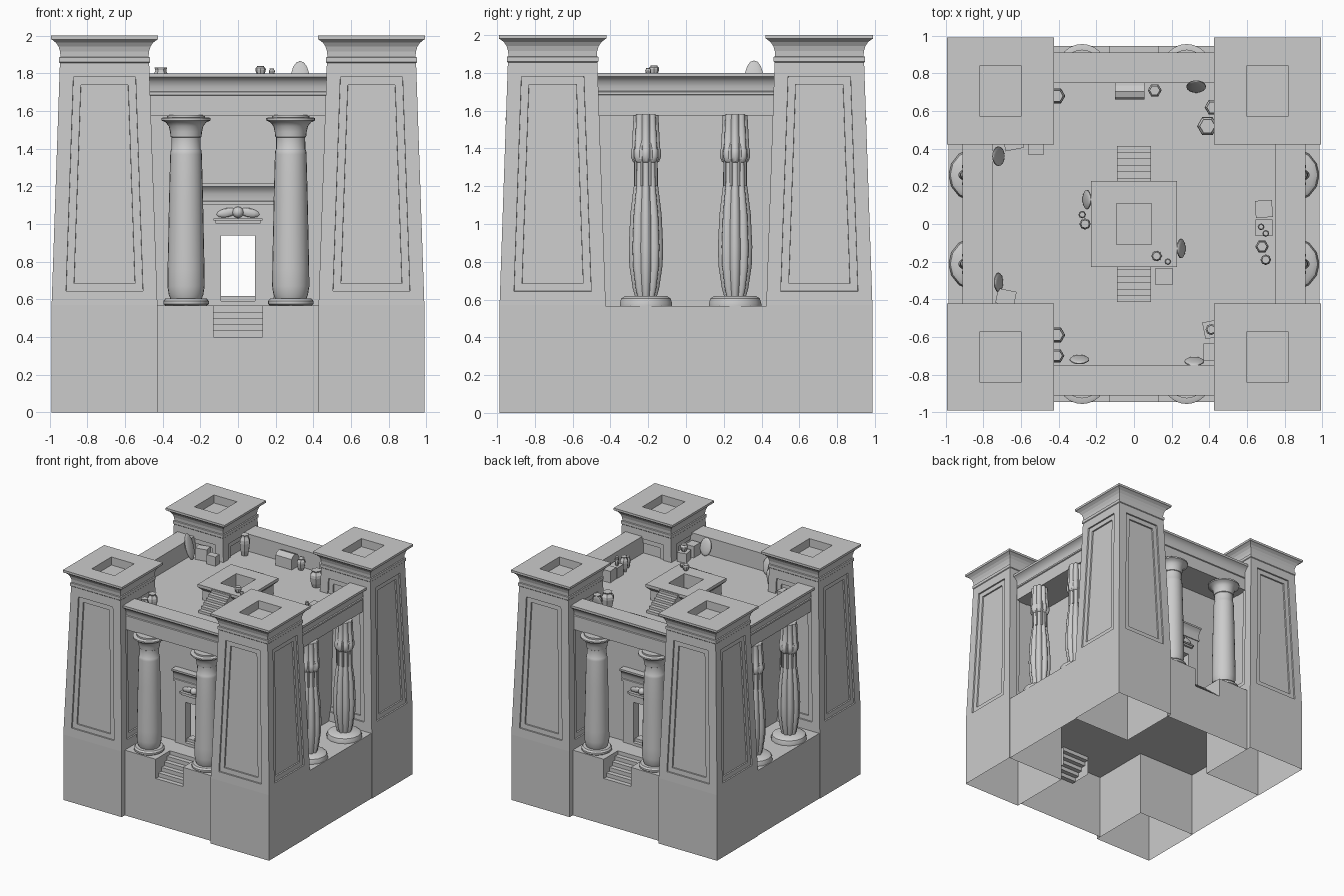
import bpy, bmesh, math
from mathutils import Matrix, Vector

if "Cube" in bpy.data.objects:
    bpy.data.objects.remove(bpy.data.objects["Cube"])

def finish(name, bm, smooth=False, recalc=True):
    if recalc:
        bmesh.ops.recalc_face_normals(bm, faces=bm.faces)
    me = bpy.data.meshes.new(name)
    bm.to_mesh(me)
    bm.free()
    ob = bpy.data.objects.new(name, me)
    bpy.context.collection.objects.link(ob)
    if smooth:
        bpy.context.view_layer.objects.active = ob
        ob.select_set(True)
        bpy.ops.object.shade_smooth_by_angle(angle=math.radians(35))
        ob.select_set(False)
    return ob

def box(name, xs, ys, zs, rot=0):
    bm = bmesh.new()
    bmesh.ops.create_cube(bm, size=1)
    size = [abs(a[1] - a[0]) for a in (xs, ys, zs)]
    mid = Vector([(a[0] + a[1]) / 2 for a in (xs, ys, zs)])
    bm.transform(Matrix.Translation(mid) @ Matrix.Rotation(rot, 4, 'Z') @ Matrix.Diagonal((*size, 1)))
    return finish(name, bm)

def loft(rings):
    """Bridge rings of points, cap both ends."""
    bm = bmesh.new()
    loops = [[bm.verts.new(p) for p in r] for r in rings]
    n = len(loops[0])
    for a, b in zip(loops, loops[1:]):
        for i in range(n):
            bm.faces.new((a[i], a[(i + 1) % n], b[(i + 1) % n], b[i]))
    bm.faces.new(loops[0][::-1])
    bm.faces.new(loops[-1])
    return bm

def rect(cx, cy, hx, hy, z):
    return [(cx + a * hx, cy + b * hy, z) for a, b in ((-1, -1), (1, -1), (1, 1), (-1, 1))]

def turned(name, c, profile, n, lobe=0.0, smooth=True):
    rings = []
    for r, z in profile:
        ring = []
        for i in range(n):
            t = 2 * math.pi * i / n
            rr = r * (1 - lobe + lobe * abs(math.cos(4 * t)))
            ring.append((c[0] + rr * math.cos(t), c[1] + rr * math.sin(t), z))
        rings.append(ring)
    return finish(name, loft(rings), smooth)

def extrude(name, profile, length, rot):
    """Profile (outward, z) swept along the wall facing direction rot."""
    bm = loft([[(x, -d, z) for d, z in profile] for x in (-length, length)])
    bm.transform(Matrix.Rotation(rot, 4, 'Z'))
    return finish(name, bm, True)

# corner towers, open below, with recessed panels and flared cornice
for sx in (-1, 1):
    for sy in (-1, 1):
        cx, cy = sx * 0.709, sy * 0.706
        prof = [(.281, 0), (.281, .57), (.237, 1.855), (.242, 1.86), (.242, 1.885), (.234, 1.888),
                (.236, 1.915), (.244, 1.942), (.258, 1.963), (.276, 1.977), (.284, 1.981), (.284, 2.0)]
        rings = [rect(cx, cy, h, h, z) for h, z in prof]
        rings += [rect(cx, cy, .11, .135, 2.0), rect(cx, cy, .11, .135, 1.93)]
        bm = loft(rings)
        bmesh.ops.recalc_face_normals(bm, faces=bm.faces)
        sides = [f for f in bm.faces if .9 < f.calc_center_median().z < 1.5 and f.calc_area() > .3]
        for thick, depth in ((.074, 0), (.001, -.012), (.04, 0), (.001, -.012)):
            bmesh.ops.inset_individual(bm, faces=sides, thickness=thick, depth=depth, use_even_offset=True)
        bottom = [f for f in bm.faces if f.calc_center_median().z < .01]
        bmesh.ops.delete(bm, geom=bottom, context='FACES_ONLY')
        finish("corner_tower", bm, recalc=False)

# plinth shell: floor, outer walls and stair notches
bm = bmesh.new()
def quad(*pts):
    bm.faces.new([bm.verts.new(p) for p in pts])
def flat(x0, x1, y0, y1, z):
    quad((x0, y0, z), (x1, y0, z), (x1, y1, z), (x0, y1, z))
F = .567
flat(-.985, .985, -.43, .43, F)
for s in (-1, 1):
    quad((s * .985, -s * .43, 0), (s * .985, s * .43, 0), (s * .985, s * .43, F), (s * .985, -s * .43, F))
    y, yi = s * .945, s * .75
    flat(-.43, .43, min(s * .43, yi), max(s * .43, yi), F)
    pts = [(-.13, y, 0), (.13, y, 0), (.13, y, .4), (-.13, y, .4)]
    quad(*(pts if s < 0 else pts[::-1]))
    for t in (-1, 1):
        a, b = sorted((t * .13, t * .43))
        flat(a, b, min(y, yi), max(y, yi), F)
        pts = [(a, y, 0), (b, y, 0), (b, y, F), (a, y, F)]
        quad(*(pts if s < 0 else pts[::-1]))
        pts = [(t * .13, y, .4), (t * .13, yi, .4), (t * .13, yi, F), (t * .13, y, F)]
        quad(*(pts if s * t > 0 else pts[::-1]))
    for k in range(5):
        y0, y1 = s * (.945 - .039 * k), s * (.945 - .039 * (k + 1))
        z0, z1 = .4 + k * .0334, .4 + (k + 1) * .0334
        flat(-.13, .13, min(y0, y1), max(y0, y1), z0)
        pts = [(-.13, y1, z0), (.13, y1, z0), (.13, y1, z1), (-.13, y1, z1)]
        quad(*(pts if s < 0 else pts[::-1]))
finish("plinth", bm, recalc=False)

# inner chamber walls with a door front and back
for s in (-1, 1):
    ys = (s * .52, s * .57)
    for t in (-1, 1):
        box("chamber_wall", (t * .09, t * .58), ys, (F, 1.6))
    box("door_header", (-.09, .09), ys, (.94, 1.6))
    box("side_wall", (s * .53, s * .58), (-.57, .57), (F, 1.6))

# portals: jambs, cornice, winged disc
for s in (-1, 1):
    P = lambda d: (s * .55, s * d)
    for t in (-1, 1):
        box("portal_jamb", (t * .09, t * .19), P(.595), (F, 1.12))
        bm = bmesh.new()
        bmesh.ops.create_uvsphere(bm, u_segments=12, v_segments=6, radius=1)
        bm.transform(Matrix.Translation((t * .06, s * .6, 1.06)) @ Matrix.Rotation(t * .2, 4, 'Y')
                     @ Matrix.Diagonal((.055, .014, .024, 1)))
        finish("disc_wing", bm, True)
    box("portal_panel", (-.12, .12), P(.595), (.94, 1.12))
    box("door_lintel", (-.12, .12), P(.612), (1.003, 1.018))
    box("door_lintel_cap", (-.13, .13), P(.62), (1.018, 1.03))
    bm = bmesh.new()
    bmesh.ops.create_uvsphere(bm, u_segments=16, v_segments=8, radius=.03)
    bm.transform(Matrix.Translation((0, s * .605, 1.062)))
    finish("sun_disc", bm, True)
    extrude("portal_cornice", [(.55, 1.1), (.603, 1.1), (.603, 1.12), (.597, 1.123), (.6, 1.16), (.612, 1.185),
                               (.63, 1.2), (.63, 1.215), (.55, 1.215)], .2, 0 if s < 0 else math.pi)
    for k in range(2):
        box("door_sill", (-.09, .09), (s * .5, s * (.6 - .03 * k)), (F, .592 + .025 * k))

# front and back columns with bell capitals
bell = [(.11, F), (.121, .575), (.121, .59), (.11, .604), (.084, .605), (.092, .625), (.099, .67), (.098, .76),
        (.09, 1.15), (.084, 1.37), (.082, 1.39), (.078, 1.396), (.077, 1.45), (.077, 1.46), (.082, 1.463),
        (.085, 1.49), (.092, 1.52), (.108, 1.54), (.13, 1.55), (.13, 1.562), (.12, 1.566), (.1, 1.567), (.1, 1.58)]
# side columns of bundled stems with bud capitals
stem = [(.056, .61), (.07, .66), (.088, .78), (.091, .88), (.083, 1.05), (.066, 1.19), (.064, 1.2), (.062, 1.325),
        (.07, 1.33), (.08, 1.355), (.08, 1.39), (.075, 1.4), (.067, 1.55), (.066, 1.58)]
for s in (-1, 1):
    for x in (-.276, .28):
        turned("bell_column", (x, s * .826), bell, 24)
    for y in (-.212, .26):
        turned("bundle_column", (s * .842, y), stem, 48, .2)
        turned("bundle_column_base", (s * .842, y), [(.142, F), (.142, .58), (.134, .606), (.112, .62)], 14)
        for k in range(8):
            a = k * math.pi / 4 + math.pi / 8
            c = (s * .842 + .058 * math.cos(a), y + .058 * math.sin(a))
            turned("stem_rib", c, [(.009, 1.2), (.009, 1.33), (.016, 1.345), (.015, 1.39), (.004, 1.43)], 6, smooth=False)

# beams with flared cornice, doubling as roof parapet
beam = [(.75, 1.575), (.868, 1.575), (.868, 1.682), (.876, 1.686), (.876, 1.7), (.868, 1.704), (.87, 1.73),
        (.88, 1.755), (.895, 1.772), (.91, 1.78), (.91, 1.8), (.75, 1.8)]
for k in range(4):
    extrude("beam", beam, .485, k * math.pi / 2)
box("roof_slab", (-.76, .76), (-.76, .76), (1.58, 1.65))

# raised roof opening with steps
R = 1.65
hatch = [(.2, R), (.2, 1.735), (.228, 1.765), (.228, 1.79)]
rings = [rect(0, 0, h, h, z) for h, z in hatch] + [rect(0, 0, .093, .108, 1.79), rect(0, 0, .093, .108, 1.67)]
finish("roof_opening", loft(rings))
for s in (-1, 1):
    for k in range(6):
        box("roof_step", (-.09, .09), (s * .19, s * (.415 - .034 * k)), (R, R + .022 * (k + 1)))

# roof jars: x, y, radius, height, base z
for x, y, r, h, z in ((-.41, .68, .045, .18, R), (.42, .62, .045, .15, R), (.39, .52, .055, .145, R),
                      (.11, .71, .037, .1, R), (-.41, -.59, .045, .15, R), (-.41, -.7, .04, .15, R),
                      (.68, -.12, .036, .13, R), (.7, -.19, .028, .1, R), (.675, -.015, .018, .06, 1.74),
                      (.7, -.05, .018, .06, 1.74), (-.275, .05, .02, .07, R), (-.26, 0, .03, .1, R),
                      (.12, -.17, .028, .05, 1.79), (.18, -.2, .016, .035, 1.79), (.41, -.56, .03, .06, 1.73)):
    turned("roof_jar", (x, y), [(r * f, z + h * g) for f, g in
           ((.6, 0), (.85, .25), (1, .6), (.95, .75), (.7, .88), (.65, .93), (.75, 1))], 6 if r > .03 else 8, smooth=False)

# roof crates and chest: x, y, half sizes, height, turn
for x, y, hx, hy, h, a in ((.69, .08, .045, .045, .1, .05), (.69, -.02, .045, .045, .09, 0),
                           (.16, -.28, .045, .045, .09, 0), (-.68, -.39, .05, .04, .09, -.2),
                           (-.52, .4, .042, .03, .08, 0), (-.64, .43, .05, .035, .1, .2),
                           (.41, -.56, .04, .045, .08, .2), (.41, -.68, .04, .045, .1, 0)):
    box("roof_crate", (x - hx, x + hx), (y - hy, y + hy), (R, R + h), a)
lid = [(.75, R), (.66, R), (.66, 1.74), (.675, 1.76), (.705, 1.77), (.735, 1.76), (.75, 1.74)]
finish("roof_chest", loft([[(x, y, z) for y, z in lid] for x in (-.1, .055)]))

# leaning oval shields: x, y, facing angle, height
for x, y, a, h in ((.33, .73, 0, .22), (.32, -.73, math.pi, .15), (-.72, .36, math.pi / 2, .22), (-.29, -.72, math.pi, .15),
                   (-.72, -.31, math.pi / 2, .15), (-.25, .13, -math.pi / 2, .14), (.25, -.13, math.pi / 2, .14)):
    bm = bmesh.new()
    bmesh.ops.create_uvsphere(bm, u_segments=14, v_segments=8, radius=1)
    bm.transform(Matrix.Translation((x, y, R + h / 2)) @ Matrix.Rotation(a, 4, 'Z')
                 @ Matrix.Rotation(-.28, 4, 'X') @ Matrix.Diagonal((.053, .014, h / 2, 1)))
    finish("oval_shield", bm, True)
